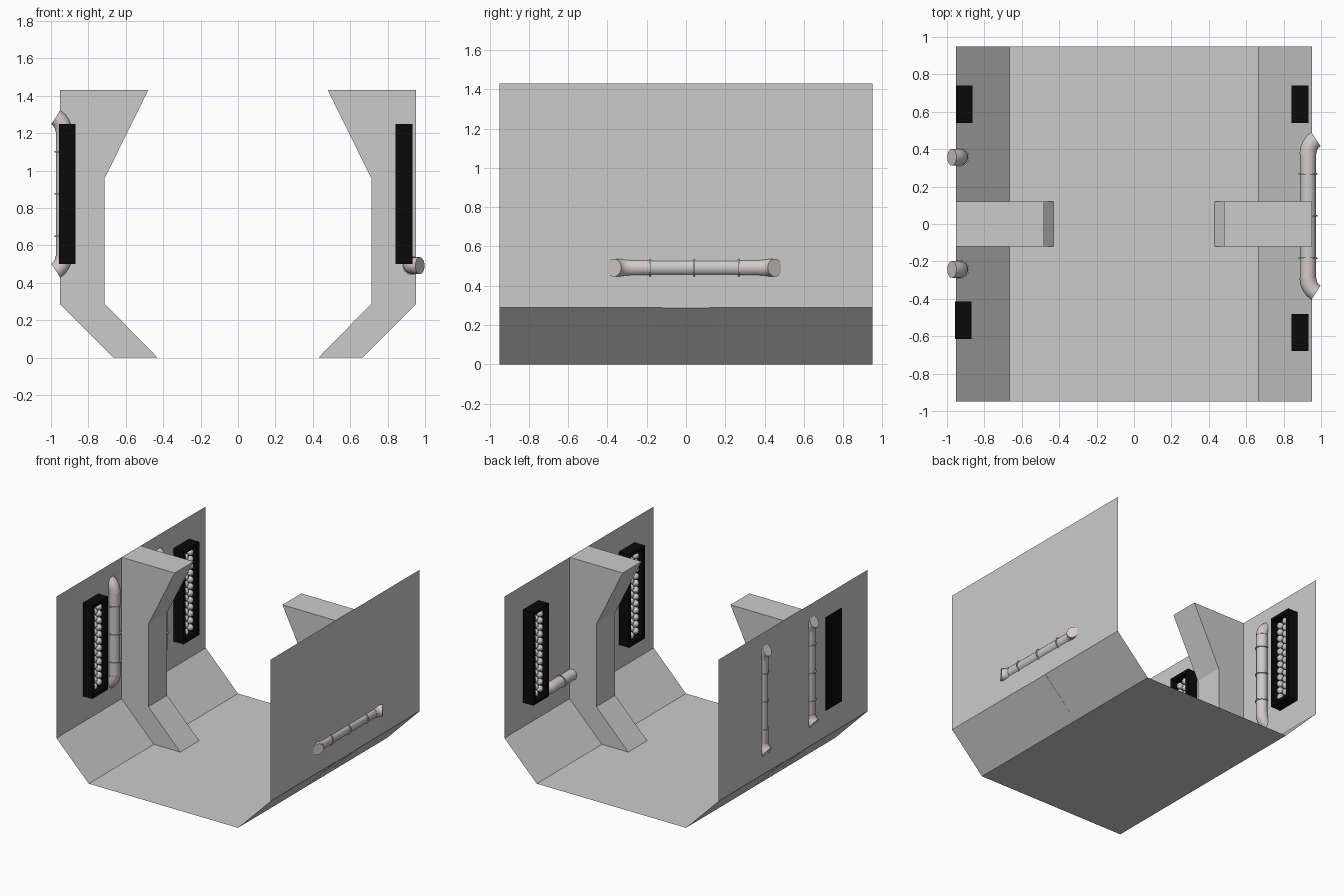
import bpy, bmesh
from math import sin, cos, pi, radians
from mathutils import Matrix, Vector

if "Cube" in bpy.data.objects:
    bpy.data.objects.remove(bpy.data.objects["Cube"])


def material(name, rgb):
    m = bpy.data.materials.new(name)
    m.diffuse_color = (*rgb, 1)
    m.use_nodes = True
    m.node_tree.nodes["Principled BSDF"].inputs["Base Color"].default_value = m.diffuse_color
    return m


BLACK = material("black", (0.003, 0.003, 0.003))
STEEL = material("steel", (0.75, 0.75, 0.75))
WARM = material("warm_steel", (0.66, 0.59, 0.58))


def finish(name, bm, mat=None, matrix=Matrix(), smooth=False, fix=True):
    if fix:
        bmesh.ops.recalc_face_normals(bm, faces=bm.faces)
    me = bpy.data.meshes.new(name)
    bm.to_mesh(me)
    bm.free()
    ob = bpy.data.objects.new(name, me)
    bpy.context.collection.objects.link(ob)
    ob.matrix_world = matrix
    if mat:
        me.materials.append(mat)
    if smooth:
        bpy.ops.object.select_all(action='DESELECT')
        ob.select_set(True)
        bpy.context.view_layer.objects.active = ob
        bpy.ops.object.shade_smooth_by_angle(angle=radians(35))
    return ob


# Open hull: a thin folded sheet
bm = bmesh.new()
profile = [(-.953, 1.43), (-.953, .29), (-.665, 0), (.665, 0), (.953, .29), (.953, 1.43)]
front, back = [[bm.verts.new((x, y, z)) for x, z in profile] for y in (-.95, .95)]
for i in range(len(profile) - 1):
    bm.faces.new((front[i], front[i + 1], back[i + 1], back[i]))
finish("hull_shell", bm, fix=False)

# Side ribs, mirrored
rib = [(.953, 1.43), (.48, 1.43), (.715, .955), (.715, .29), (.43, 0), (.665, 0), (.953, .287)]
for side, label in ((-1, "left"), (1, "right")):
    bm = bmesh.new()
    face = bm.faces.new([bm.verts.new((side * x, -.12, z)) for x, z in rib])
    ext = bmesh.ops.extrude_face_region(bm, geom=[face], use_keep_orig=True)
    bmesh.ops.translate(bm, vec=(0, .24, 0),
                        verts=[v for v in ext["geom"] if isinstance(v, bmesh.types.BMVert)])
    finish(label + "_rib", bm)


# Pipes: local z runs along the pipe, ends bend towards local +x
def tube(name, path, r, mat, matrix, sides=24):
    """path: (x, z, tilt) stations"""
    bm = bmesh.new()
    loops = []
    for x, z, a in path:
        loops.append([bm.verts.new((x + r * cos(t) * cos(a), r * sin(t), z - r * cos(t) * sin(a)))
                      for t in (2 * pi * k / sides for k in range(sides))])
    for lo, hi in zip(loops, loops[1:]):
        for k in range(sides):
            n = (k + 1) % sides
            bm.faces.new((lo[k], lo[n], hi[n], hi[k]))
    bm.faces.new(loops[0][::-1])
    bm.faces.new(loops[-1])
    return finish(name, bm, mat, matrix, True)


def pipe(name, matrix):
    tube(name + "_body", [(0, -.225, 0), (0, .225, 0)], .042, STEEL, matrix)
    for z in (-.225, 0, .225):
        tube(name + "_ring", [(0, z - .004, 0), (0, z + .004, 0)], .05, STEEL, matrix)
    R, bend, start = .094, radians(57), .332
    for s in (-1, 1):
        tube(name + "_sleeve", [(0, s * .225, 0), (0, s * start, 0)], .043, WARM, matrix)
        path = [(R * (1 - cos(a)), s * (start + R * sin(a)), s * a)
                for a in (bend * i / 4 for i in range(5))]
        tube(name + "_elbow", path, .045, WARM, matrix)


for label, y in (("left_back", .357), ("left_front", -.243)):
    pipe(label + "_pipe", Matrix.Translation((-.931, y, .875)) @ Matrix.Rotation(pi, 4, 'Z'))
pipe("right_pipe", Matrix.Translation((.93, .043, .492)) @ Matrix.Rotation(-pi / 2, 4, 'X'))


# Vents: black box with a recessed face and rows of small balls inside
def vent(name, x, y, facing):
    mat = Matrix.Translation((x, y, .875)) @ Matrix.Rotation(0 if facing > 0 else pi, 4, 'Z')
    bm = bmesh.new()
    bmesh.ops.create_cube(bm, size=1)
    bmesh.ops.scale(bm, vec=(.09, .2, .75), verts=bm.verts)
    bm.normal_update()
    face = max(bm.faces, key=lambda f: f.normal.x)
    bmesh.ops.inset_region(bm, faces=[face], thickness=.038)
    ext = bmesh.ops.extrude_discrete_faces(bm, faces=[face])
    bmesh.ops.translate(bm, vec=(-.05, 0, 0), verts=ext["faces"][0].verts)
    finish(name + "_frame", bm, BLACK, mat)
    bm = bmesh.new()
    for row in range(12):
        for col in (-1, 1):
            pos = Vector((.012, col * .03, (row - 5.5) * .055 + col * .007))
            bmesh.ops.create_uvsphere(bm, u_segments=10, v_segments=8, radius=.026,
                                      matrix=Matrix.Translation(pos))
    finish(name + "_grille", bm, STEEL, mat, True)


vent("left_back_vent", -.908, .64, 1)
vent("left_front_vent", -.913, -.515, 1)
vent("right_back_vent", .888, .64, -1)
vent("right_front_vent", .888, -.58, -1)
